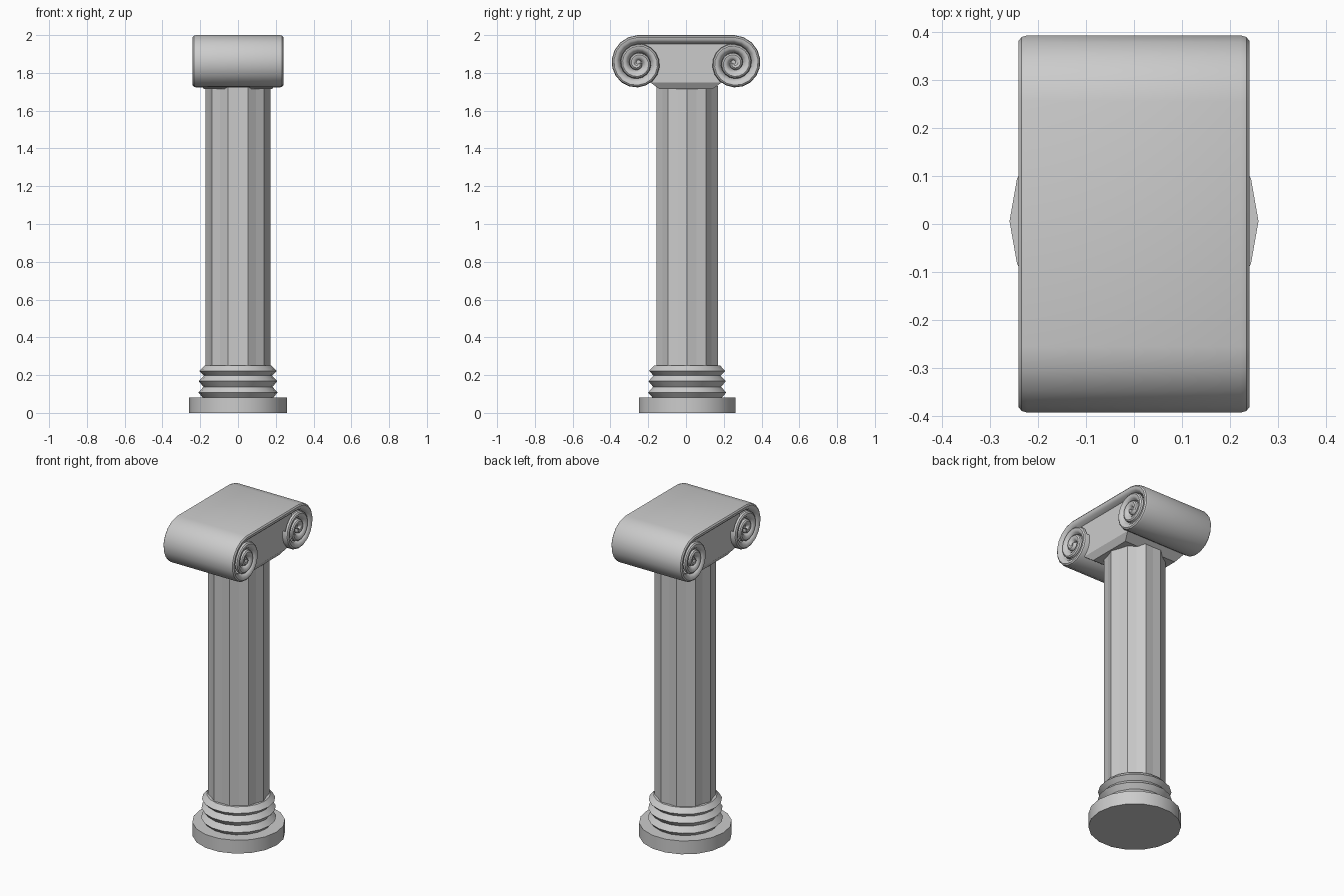
import bpy, bmesh, math

if "Cube" in bpy.data.objects:
    bpy.data.objects.remove(bpy.data.objects["Cube"])

CY = 0.006  # column axis sits slightly off the capital's centre


def make_object(name, verts, faces, smooth=None):
    mesh = bpy.data.meshes.new(name)
    mesh.from_pydata(verts, [], faces)
    bm = bmesh.new()
    bm.from_mesh(mesh)
    bmesh.ops.remove_doubles(bm, verts=bm.verts, dist=1e-5)
    bmesh.ops.recalc_face_normals(bm, faces=bm.faces)
    bm.to_mesh(mesh)
    bm.free()
    obj = bpy.data.objects.new(name, mesh)
    bpy.context.collection.objects.link(obj)
    if smooth:
        bpy.ops.object.select_all(action='DESELECT')
        obj.select_set(True)
        bpy.context.view_layer.objects.active = obj
        bpy.ops.object.shade_smooth_by_angle(angle=math.radians(smooth))
    return obj


def lathe(name, profile, sides, flute=0.0, smooth=None):
    """Revolve (radius, z) pairs; odd corners are pulled in by flute."""
    verts, faces = [], []
    for r, z in profile:
        for i in range(sides):
            a = 2 * math.pi * i / sides
            rr = r - flute * (i % 2)
            verts.append((rr * math.cos(a), CY + rr * math.sin(a), z))
    for k in range(len(profile) - 1):
        for i in range(sides):
            j = (i + 1) % sides
            faces.append((k * sides + i, k * sides + j,
                          (k + 1) * sides + j, (k + 1) * sides + i))
    faces.append(tuple(range(sides)))
    faces.append(tuple(range((len(profile) - 1) * sides, len(profile) * sides)))
    return make_object(name, verts, faces, smooth)


# Base: plinth disc, stacked rings, fluted shaft
lathe("plinth", [(0.259, 0), (0.259, 0.082)], 18, smooth=30)
lathe("base_rings", [(0.185, 0.08), (0.21, 0.107), (0.183, 0.138), (0.208, 0.168),
                     (0.18, 0.197), (0.205, 0.222), (0.178, 0.25)], 18, smooth=30)
lathe("fluted_shaft", [(0.171, 0.245), (0.171, 1.73)], 20, flute=0.011)

# Capital scroll: one band winding out of one volute, over the top, into the other
VY, VZ, R0, PITCH, STEPS, TURNS = 0.255, 1.85, 0.15, 0.0465, 18, 2.8
right = []
for i in range(int(STEPS * TURNS) + 1):
    t = i / STEPS
    a = math.pi / 2 - 2 * math.pi * t
    right.append((VY, R0 - PITCH * t, math.cos(a), math.sin(a), t))
path = [(-c, r, -ny, nz, t) for c, r, ny, nz, t in reversed(right)] + right

# (fraction of band thickness inward, half width)
half = [(1, 0.205), (0.8, 0.228), (0.55, 0.238), (0.25, 0.24), (0.08, 0.234), (0, 0.222)]
section = [(f, -x) for f, x in half] + [(f, x) for f, x in reversed(half)]
n = len(section)
verts, faces = [], []
for c, r, ny, nz, t in path:
    for f, x in section:
        rr = max(r - f * PITCH, 0.002)
        verts.append((x, c + rr * ny, VZ + rr * nz))
for k in range(len(path) - 1):
    inner_turn = max(path[k][4], path[k + 1][4]) > 0.8
    for i in range(n - 1):
        if i == len(half) - 1 and inner_turn:
            continue  # hidden inside the roll
        a = k * n + i
        faces.append((a, a + 1, a + n + 1, a + n))
make_object("scroll_band", verts, faces, smooth=35)

# Volute eyes
for name, side in (("volute_eye_left", -1), ("volute_eye_right", 1)):
    ring = [(0.02 * math.cos(math.tau * i / 10), 0.02 * math.sin(math.tau * i / 10))
            for i in range(10)]
    v = [(x, side * VY + y, VZ + z) for x in (-0.222, 0.222) for y, z in ring]
    f = [(i, (i + 1) % 10, 10 + (i + 1) % 10, 10 + i) for i in range(10)]
    make_object(name, v, f + [tuple(range(10)), tuple(range(10, 20))])

# Recessed panel between the volutes, tapering down to the shaft
levels = [(0.18, 0.14, 1.714), (0.205, 0.19, 1.75), (0.205, 0.24, 1.97)]
v = [(sx * hx, sy * hy, z) for hx, hy, z in levels
     for sx, sy in ((-1, -1), (1, -1), (1, 1), (-1, 1))]
f = [(k + i, k + (i + 1) % 4, k + 4 + (i + 1) % 4, k + 4 + i)
     for k in (0, 4) for i in range(4)]
make_object("capital_panel", v, f + [(0, 1, 2, 3), (8, 9, 10, 11)])
